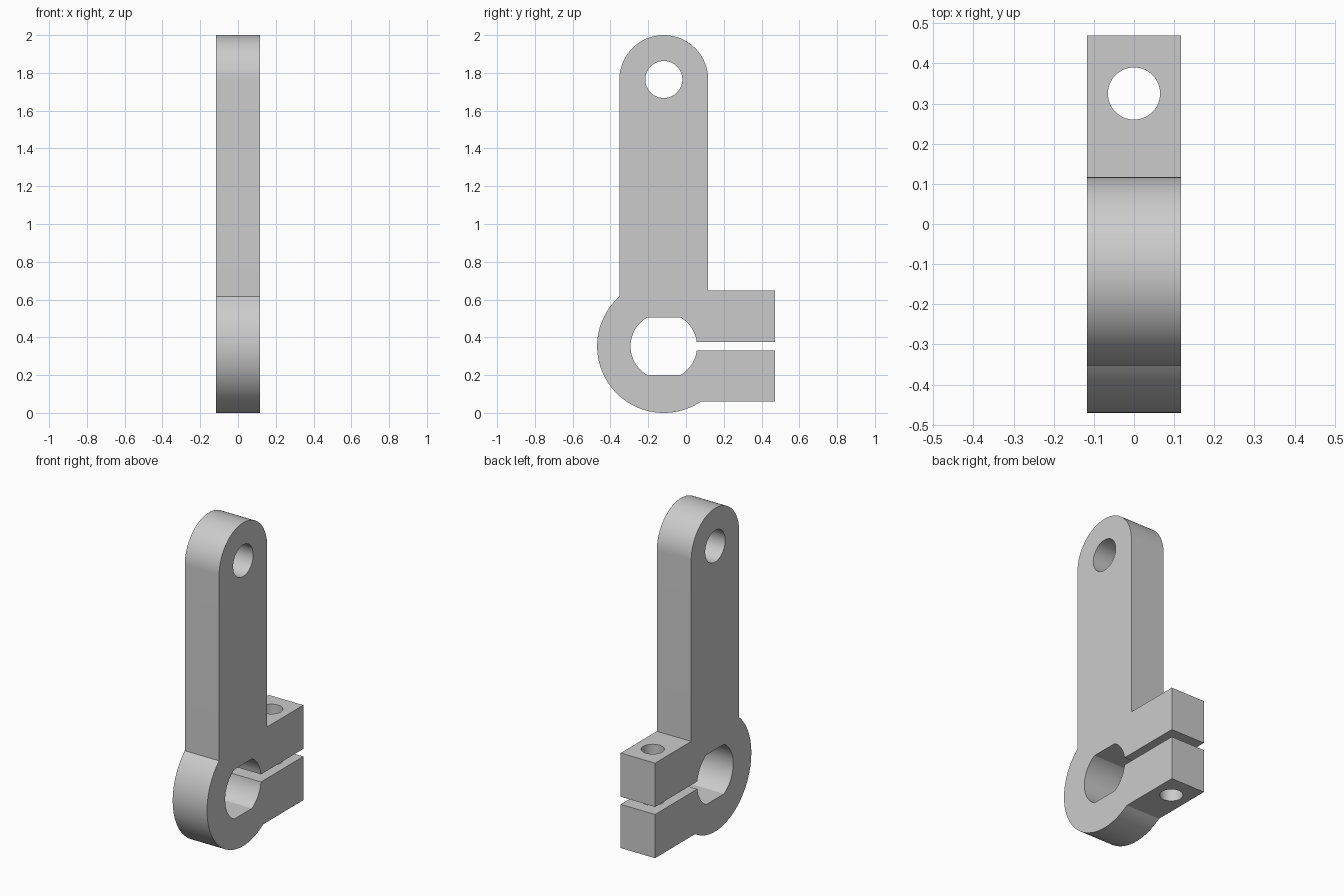
import bpy, bmesh
from math import asin, pi, sin, cos, radians
from mathutils import Matrix

cube = bpy.data.objects.get("Cube")
if cube:
    bpy.data.objects.remove(cube, do_unlink=True)

steel = bpy.data.materials.new("plain grey")
steel.use_nodes = True
grey = (0.6, 0.6, 0.6, 1)
steel.diffuse_color = grey
steel.node_tree.nodes["Principled BSDF"].inputs["Base Color"].default_value = grey

# Main sizes
HALF = 0.1175            # half thickness
CY = -0.1175             # shared axis of the ring and arm
RING_Z, RING_R = 0.353, 0.353
EYE_Z, ARM_R = 1.765, 0.235
BORE_R, FLAT = 0.176, 0.153
SLOT = 0.0235            # half slot height
EAR_Y, EAR_H = 0.47, 0.294


def arc(cz, r, a0, a1, n):
    """Points in (y, z) on a circle about the shared axis."""
    angles = [a0 + (a1 - a0) * i / n for i in range(n + 1)]
    return [(CY + r * cos(a), cz + r * sin(a)) for a in angles]


def cylinder(name, r, depth, matrix):
    bm = bmesh.new()
    bmesh.ops.create_cone(bm, cap_ends=True, segments=64, radius1=r,
                          radius2=r, depth=depth, matrix=matrix)
    return make(name, bm)


def make(name, bm):
    mesh = bpy.data.meshes.new(name)
    bm.to_mesh(mesh)
    bm.free()
    mesh.materials.append(steel)
    ob = bpy.data.objects.new(name, mesh)
    bpy.context.collection.objects.link(ob)
    return ob


# Outline: upper ear, arm, ring, lower ear, slot and flatted bore
shoulder = pi - asin((RING_R**2 - ARM_R**2) ** 0.5 / RING_R)
ear_join = 2 * pi - asin(EAR_H / RING_R)
flat_a = asin(FLAT / BORE_R)
slot_a = asin(SLOT / BORE_R)

outline = [(EAR_Y, RING_Z + SLOT), (EAR_Y, RING_Z + EAR_H), (CY + ARM_R, RING_Z + EAR_H)]
outline += arc(EYE_Z, ARM_R, 0, pi, 48)
outline += arc(RING_Z, RING_R, shoulder, ear_join, 64)
outline += [(EAR_Y, RING_Z - EAR_H), (EAR_Y, RING_Z - SLOT)]
outline += arc(RING_Z, BORE_R, -slot_a, -flat_a, 14)
outline += arc(RING_Z, BORE_R, flat_a - pi, -pi - flat_a, 32)
outline += arc(RING_Z, BORE_R, flat_a, slot_a, 14)

bm = bmesh.new()
face = bm.faces.new([bm.verts.new((-HALF, y, z)) for y, z in outline])
side = bmesh.ops.extrude_face_region(bm, geom=[face])["geom"]
bmesh.ops.translate(bm, vec=(2 * HALF, 0, 0),
                    verts=[v for v in side if isinstance(v, bmesh.types.BMVert)])
bmesh.ops.recalc_face_normals(bm, faces=bm.faces[:])
lever = make("clamp_lever", bm)

# Pin hole through the arm and bolt hole through both ears
cutters = [
    cylinder("pin_hole_cutter", 0.098, 1,
             Matrix.Translation((0, CY, EYE_Z)) @ Matrix.Rotation(radians(90), 4, 'Y')),
    cylinder("bolt_hole_cutter", 0.065, 1, Matrix.Translation((0, 0.325, RING_Z))),
]
bpy.ops.object.select_all(action='DESELECT')
bpy.context.view_layer.objects.active = lever
lever.select_set(True)
for cutter in cutters:
    mod = lever.modifiers.new("hole", 'BOOLEAN')
    mod.operation = 'DIFFERENCE'
    mod.solver = 'EXACT'
    mod.object = cutter
    bpy.ops.object.modifier_apply(modifier=mod.name)
    bpy.data.objects.remove(cutter, do_unlink=True)

bpy.ops.object.shade_smooth_by_angle(angle=radians(25))
